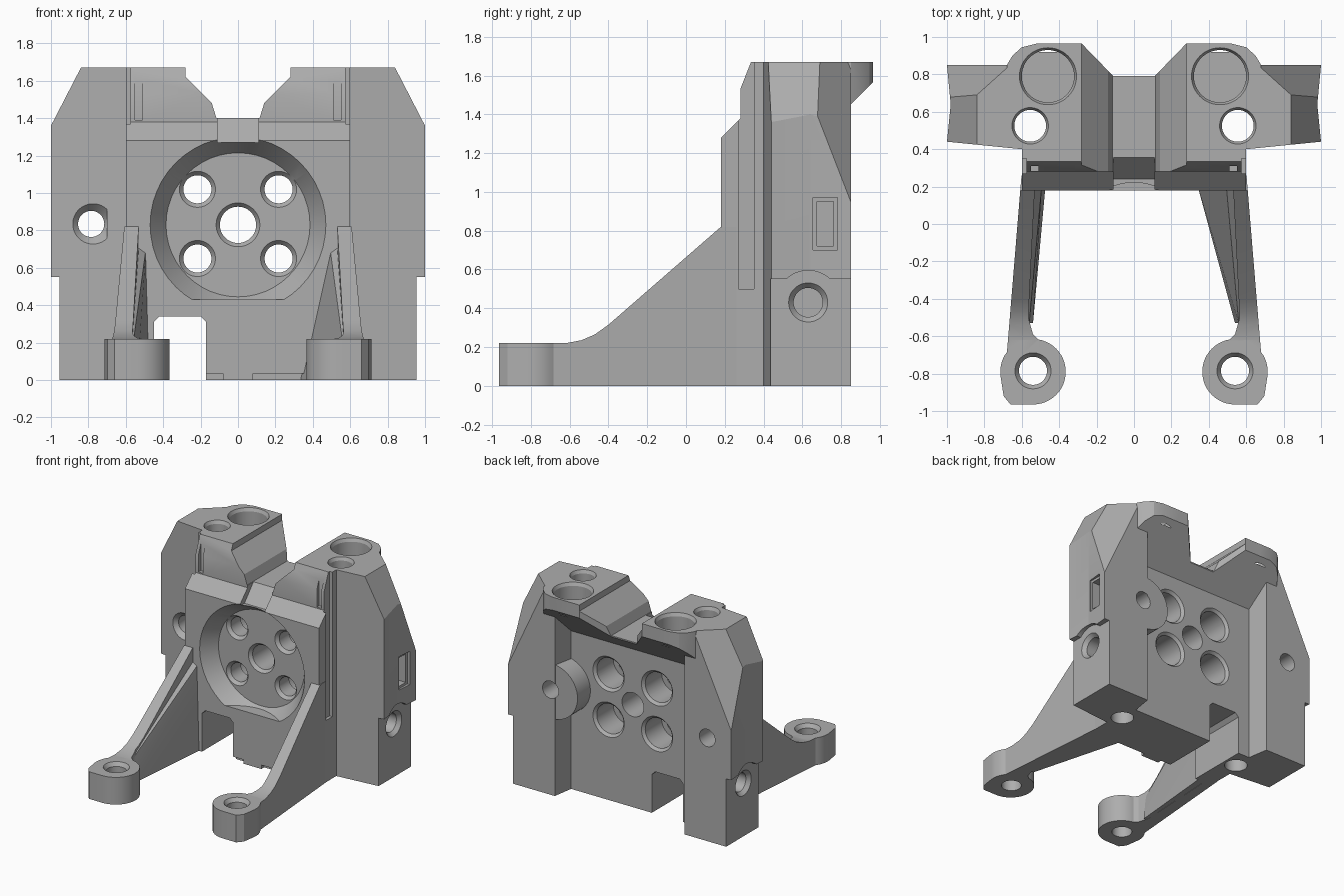
import bpy, bmesh
from math import sin, cos, tau
from mathutils import Vector

cube = bpy.data.objects.get("Cube")
if cube:
    bpy.data.objects.remove(cube, do_unlink=True)

grey = bpy.data.materials.new("machine grey")
grey.use_nodes = True
GREY = (0.42, 0.42, 0.42, 1)
grey.diffuse_color = GREY
grey.node_tree.nodes["Principled BSDF"].inputs["Base Color"].default_value = GREY


def to_object(bm, name):
    bmesh.ops.recalc_face_normals(bm, faces=bm.faces)
    mesh = bpy.data.meshes.new(name)
    bm.to_mesh(mesh)
    bm.free()
    mesh.materials.append(grey)
    ob = bpy.data.objects.new(name, mesh)
    bpy.context.collection.objects.link(ob)
    return ob


def place(axis, a, b, h):
    return {"x": (h, a, b), "y": (a, h, b), "z": (a, b, h)}[axis]


def loft(name, axis, low, lo, high, hi):
    """Closed solid between two matching outlines along an axis."""
    bm = bmesh.new()
    bot = [bm.verts.new(place(axis, a, b, lo)) for a, b in low]
    top = [bm.verts.new(place(axis, a, b, hi)) for a, b in high]
    bm.faces.new(bot)
    bm.faces.new(top)
    n = len(bot)
    for i in range(n):
        j = (i + 1) % n
        bm.faces.new((bot[i], bot[j], top[j], top[i]))
    return to_object(bm, name)


def prism(name, axis, pts, lo, hi):
    return loft(name, axis, pts, lo, pts, hi)


def ring(a, b, r, n=48):
    return [(a + r * cos(tau * i / n), b + r * sin(tau * i / n)) for i in range(n)]


def cone(name, axis, a, b, r1, r2, lo, hi):
    return loft(name, axis, ring(a, b, r1), lo, ring(a, b, r2), hi)


def box(name, x, y, z):
    return prism(name, "z", [(x[0], y[0]), (x[1], y[0]), (x[1], y[1]), (x[0], y[1])], *z)


def hull(name, pts):
    bm = bmesh.new()
    for p in pts:
        bm.verts.new(p)
    res = bmesh.ops.convex_hull(bm, input=bm.verts)
    bmesh.ops.delete(bm, geom=[v for v in bm.verts if not v.link_faces], context="VERTS")
    bmesh.ops.dissolve_limit(bm, angle_limit=0.01, verts=bm.verts, edges=bm.edges)
    return to_object(bm, name)


def slice_off(ob, point, normal):
    """Remove everything on the normal's side of a plane and close the cut."""
    bm = bmesh.new()
    bm.from_mesh(ob.data)
    geom = bm.verts[:] + bm.edges[:] + bm.faces[:]
    res = bmesh.ops.bisect_plane(bm, geom=geom, plane_co=point,
                                 plane_no=Vector(normal).normalized(), clear_outer=True)
    edges = [g for g in res["geom_cut"] if isinstance(g, bmesh.types.BMEdge)]
    bmesh.ops.edgenet_fill(bm, edges=edges)
    bmesh.ops.recalc_face_normals(bm, faces=bm.faces)
    bm.to_mesh(ob.data)
    bm.free()


def combine(ob, tool, op):
    mod = ob.modifiers.new("combine", "BOOLEAN")
    mod.operation, mod.solver, mod.object = op, "EXACT", tool
    deps = bpy.context.evaluated_depsgraph_get()
    mesh = bpy.data.meshes.new_from_object(ob.evaluated_get(deps))
    ob.modifiers.clear()
    ob.data = mesh
    bpy.data.objects.remove(tool, do_unlink=True)


def add(tool):
    combine(body, tool, "UNION")


def cut(tool):
    combine(body, tool, "DIFFERENCE")


def flip(pts, s):
    return [(s * p[0],) + tuple(p[1:]) for p in pts]


# Central plate
body = prism("bracket_body", "x", [(.18, 0), (.18, 1.28), (.28, 1.38), (.28, 1.53),
             (.335, 1.67), (.68, 1.67), (.68, 0)], -.6, .6)

# Side towers with sloped shoulders
for s in (1, -1):
    tower = prism("tower", "z", flip([(.5, .39), (1, .44), (.98, .64), (1, .85),
                  (.58, .85), (.54, .6)], s), 0, 1.67)
    slice_off(tower, (s, .5, 1.36), (.31 * s, 0, .16))
    slice_off(tower, (s, .74, 1.21), (.079 * s, .088, .037))
    add(tower)

# Overhanging rear lip
lip = prism("lip", "x", [(.6, 1.2), (.965, 1.565), (.965, 1.67), (.6, 1.67)], -.69, .69)
edge = [(.68, .5), (.68, .85), (.65, .9), (.6, .945), (.52, .965), (.28, .965), (.11, .79)]
combine(lip, prism("lip_plan", "z", edge + flip(edge[::-1], -1), 1, 2), "INTERSECT")
add(lip)

# Boss inside the left tower
add(cone("boss", "y", .6, .84, .22, .22, .6, .845))

# Valley across the top and its front ramp
valley = [(.28, 1.8), (.28, 1.62), (.14, 1.48), (.115, 1.4)]
cut(prism("valley", "y", valley + flip(valley[::-1], -1), .1, 1.1))
cut(prism("ramp", "x", [(.1, 1.27), (.24, 1.27), (.36, 1.405), (.1, 1.45)], -.11, .11))

# Bottom notch and front lower edge with tab
cut(prism("notch", "y", [(-.45, -.1), (-.45, .31), (-.42, .34), (-.2, .34),
          (-.17, .31), (-.17, -.1)], .1, .9))
cut(box("lower_edge", (-.2, .37), (.1, .22), (-.1, .035)))
add(box("tab", (-.08, .08), (.185, .27), (0, .05)))

# Round recess with mounting holes
recess = cone("recess", "y", 0, .83, .484, .385, .16, .3)
slice_off(recess, (0, 0, .43), (0, 0, -1))
cut(recess)
cut(cone("centre_hole", "y", 0, .83, .097, .097, .1, .9))
cut(cone("centre_rim", "y", 0, .83, .125, .097, .29, .325))
for sx in (1, -1):
    for sz in (1, -1):
        x, z = .217 * sx, .835 + .185 * sz
        cut(cone("screw_hole", "y", x, z, .075, .075, .1, .9))
        cut(cone("screw_rim", "y", x, z, .105, .075, .29, .325))
        cut(cone("screw_bore", "y", x, z, .12, .12, .45, .75))
        cut(cone("bore_rim", "y", x, z, .12, .15, .66, .69))

# Details found on both towers
for s in (1, -1):
    def span(a, b):
        return sorted((a * s, b * s))

    cut(box("side_step", span(.955, 1.2), (.3, 1), (-.1, .55)))
    x0, x1 = span(.955, 1.2)
    cut(cone("side_arch", "x", .63, .43, .165, .165, x0, x1))
    x0, x1 = span(.72, 1.2)
    cut(cone("side_hole", "x", .63, .43, .075, .075, x0, x1))
    x0, x1 = span(.925, .96)
    radii = (.075, .105) if s > 0 else (.105, .075)
    cut(cone("side_rim", "x", .63, .43, *radii, x0, x1))
    cut(cone("rod_bore", "z", .46 * s, .79, .14, .14, 1.52, 1.8))
    cut(cone("rod_rim", "z", .46 * s, .79, .14, .155, 1.645, 1.675))
    cut(cone("long_hole", "z", .555 * s, .525, .085, .085, -.1, 1.8))
    cut(cone("long_rim", "z", .555 * s, .525, .085, .1, 1.645, 1.675))
    cut(box("side_groove", span(.575, .65), (.27, .35), (.5, 1.8)))
    cut(box("front_groove", span(.51, .55), (.2, .31), (1.39, 1.8)))

# Side slot and blind hole on the left, through hole on the right
cut(box("slot", (.88, 1.1), (.675, .76), (.72, .95)))
cut(box("slot_rim", (.97, 1.1), (.655, .78), (.70, .97)))
cut(cone("blind_hole", "y", .62, .85, .07, .07, .6, .9))
cut(cone("cross_hole", "y", -.785, .835, .07, .07, .3, 1))
cut(cone("cross_rim", "y", -.785, .835, .115, .07, .41, .46))

# Sloping legs, webs and foot pads
for s in (1, -1):
    leg = prism("leg", "x", [(.26, 0), (.26, .82), (.18, .82), (-.4, .315), (-.47, .265),
                (-.54, .235), (-.62, .22), (-.8, .22), (-.8, 0)], *sorted((.3 * s, .8 * s)))
    combine(leg, prism("leg_plan", "z", flip([(.52, .4), (.59, .4), (.687, -.78), (.5, -.78),
            (.5, -.63), (.54, -.59), (.565, -.5)], s), -1, 2), "INTERSECT")
    add(leg)
    foot = .33 if s > 0 else .47
    add(hull("web", flip([(.56, .24, .77), (.49, .24, .72), (foot, .24, .001), (.58, .24, .001),
             (.54, -.53, .001), (.6, -.53, .001), (.56, -.53, .2), (.6, -.53, .2)], s)))
    outline = ring(.54, -.79, .175) + [(.697, -.92), (.66, -.965), (.56, -.965), (.68, -.72)]
    add(hull("pad", [(s * x, y, z) for x, y in outline for z in (0, .22)]))
    cut(cone("foot_hole", "z", .54 * s, -.785, .075, .075, -.1, .4))
    cut(cone("foot_rim", "z", .54 * s, -.785, .075, .1, .19, .225))

# Smooth round walls, keep machined edges crisp
bpy.ops.object.select_all(action="DESELECT")
body.select_set(True)
bpy.context.view_layer.objects.active = body
bpy.ops.object.shade_smooth_by_angle(angle=.4)
